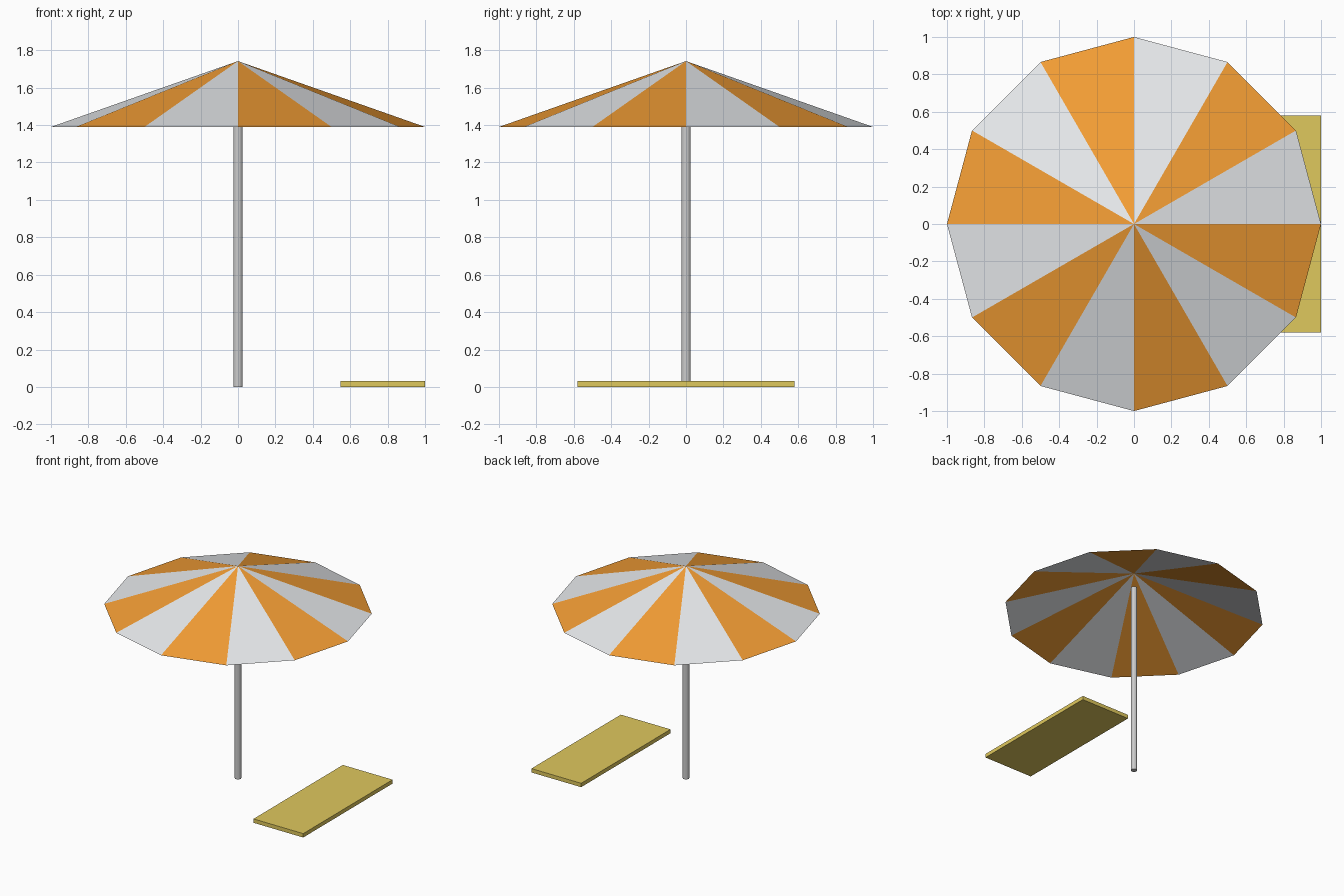
import bpy, bmesh
from math import cos, sin, radians

if "Cube" in bpy.data.objects:
    bpy.data.objects.remove(bpy.data.objects["Cube"])


def material(name, rgb):
    m = bpy.data.materials.new(name)
    m.diffuse_color = (*rgb, 1)
    m.use_nodes = True
    m.node_tree.nodes["Principled BSDF"].inputs["Base Color"].default_value = m.diffuse_color
    return m


orange = material("orange_cloth", (0.9, 0.34, 0.035))
white = material("white_cloth", (0.8, 0.82, 0.84))
yellow = material("yellow_towel", (0.74, 0.58, 0.11))

# Canopy: open 12-sided cone with alternating panels
bm = bmesh.new()
tip = bm.verts.new((0, 0, 1.742))
rim = [bm.verts.new((cos(radians(30 * i)), sin(radians(30 * i)), 1.39)) for i in range(12)]
for i in range(12):
    face = bm.faces.new((tip, rim[i], rim[(i + 1) % 12]))
    face.material_index = i % 2
mesh = bpy.data.meshes.new("canopy")
bm.to_mesh(mesh)
bm.free()
mesh.materials.append(white)
mesh.materials.append(orange)
canopy = bpy.data.objects.new("canopy", mesh)
bpy.context.collection.objects.link(canopy)

# Pole: stops a little below the canopy tip
pole_height = 1.615
bpy.ops.mesh.primitive_cylinder_add(vertices=12, radius=0.025, depth=pole_height,
                                    location=(0, 0, pole_height / 2))
bpy.context.object.name = "pole"

# Beach towel: thin slab beside the pole
bpy.ops.mesh.primitive_cube_add(size=1, location=(0.773, 0, 0.016))
towel = bpy.context.object
towel.name = "towel"
towel.scale = (0.452, 1.16, 0.032)
towel.data.materials.append(yellow)
